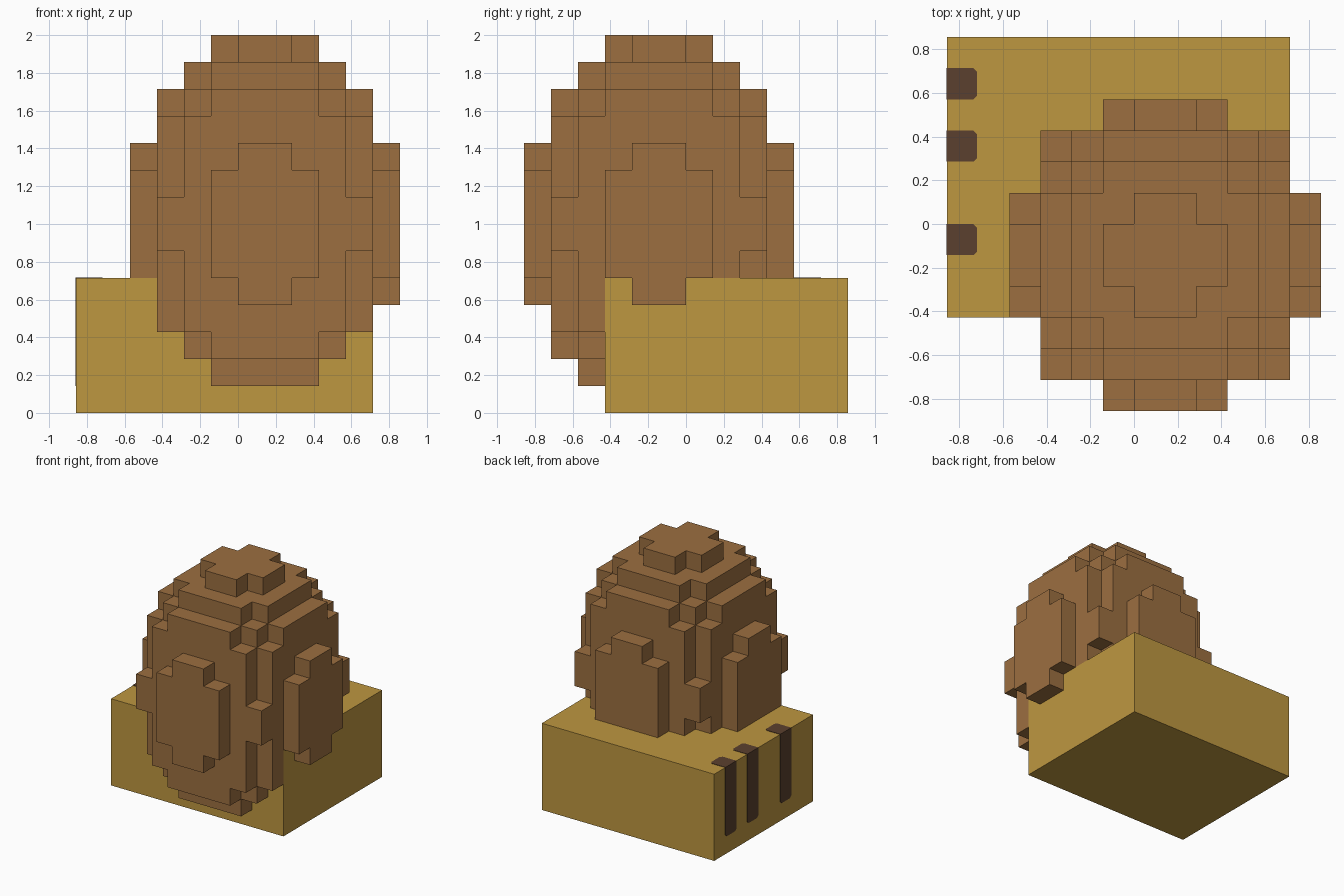
import bpy, bmesh
from mathutils import Vector

if "Cube" in bpy.data.objects:
    bpy.data.objects.remove(bpy.data.objects["Cube"], do_unlink=True)

U = 1 / 7                                     # size of one block
BOX_MIN, BOX_MAX = (-6, -3, 0), (5, 6, 5)     # nest box, in blocks
EGG_CENTRE, EGG_RADII = (1, -1, 7), (5, 5, 7)  # egg, in blocks
PLATE = 0.003 / U                             # thickness of the painted slots


def material(name, rgb):
    linear = [((c / 255 + 0.055) / 1.055) ** 2.4 for c in rgb] + [1]
    m = bpy.data.materials.new(name)
    m.use_nodes = True
    m.diffuse_color = linear
    bsdf = m.node_tree.nodes["Principled BSDF"]
    bsdf.inputs["Base Color"].default_value = linear
    bsdf.inputs["Roughness"].default_value = 0.9
    return m


def finish(bm, name, mat):
    """Scale from blocks to units and link the mesh as an object."""
    bmesh.ops.scale(bm, vec=(U, U, U), verts=bm.verts)
    mesh = bpy.data.meshes.new(name)
    bm.to_mesh(mesh)
    bm.free()
    mesh.materials.append(mat)
    obj = bpy.data.objects.new(name, mesh)
    bpy.context.collection.objects.link(obj)
    return obj


def plate(name, points, direction, mat):
    """Thin plate: a flat outline pushed out along a direction."""
    bm = bmesh.new()
    face = bm.faces.new([bm.verts.new(p) for p in points])
    out = bmesh.ops.extrude_face_region(bm, geom=[face])["geom"]
    moved = [v for v in out if isinstance(v, bmesh.types.BMVert)]
    bmesh.ops.translate(bm, vec=Vector(direction) * PLATE, verts=moved)
    bmesh.ops.recalc_face_normals(bm, faces=bm.faces)
    finish(bm, name, mat)


gold = material("gold straw", (190, 151, 64))
brown = material("brown shell", (156, 111, 64))
dark = material("dark brown slot", (91, 64, 46))

# Nest box
bm = bmesh.new()
bmesh.ops.create_cube(bm, size=1)
for v in bm.verts:
    v.co = [hi if c > 0 else lo for c, lo, hi in zip(v.co, BOX_MIN, BOX_MAX)]
finish(bm, "nest_box", gold)


# Egg: blocks whose centres lie in an ellipsoid, only the outer faces kept
def in_egg(cell):
    return sum(((c + 0.5 - m) / r) ** 2
               for c, m, r in zip(cell, EGG_CENTRE, EGG_RADII)) <= 1


def in_box(cell):
    return all(lo <= c < hi for c, lo, hi in zip(cell, BOX_MIN, BOX_MAX))


bm = bmesh.new()
cells = [(x, y, z) for x in range(-4, 6) for y in range(-6, 4) for z in range(14)]
for cell in cells:
    if not in_egg(cell) or in_box(cell):
        continue
    for axis in range(3):
        for side in (0, 1):
            beside = list(cell)
            beside[axis] += 2 * side - 1
            if in_egg(beside) or in_box(beside):
                continue
            corners = []
            for a, b in ((0, 0), (1, 0), (1, 1), (0, 1)):
                p = list(cell)
                p[axis] += side
                p[(axis + 1) % 3] += a
                p[(axis + 2) % 3] += b
                corners.append(bm.verts.new(p))
            bm.faces.new(corners if side else corners[::-1])
bmesh.ops.remove_doubles(bm, verts=bm.verts, dist=0.001)
finish(bm, "blocky_egg", brown)

# Slots: dark marks running over the right edge of the box and down its side
C = 0.12                                      # clipped corner size
for i, y in enumerate((-1, 2, 4), 1):
    edge, end = -6 - PLATE, -5.03
    plate(f"slot_top_{i}",
          [(edge, y, 5), (end - C, y, 5), (end, y + C, 5),
           (end, y + 1 - C, 5), (end - C, y + 1, 5), (edge, y + 1, 5)],
          (0, 0, 1), dark)
    plate(f"slot_side_{i}",
          [(-6, y, 5), (-6, y, 1 + C), (-6, y + C, 1),
           (-6, y + 1 - C, 1), (-6, y + 1, 1 + C), (-6, y + 1, 5)],
          (-1, 0, 0), dark)
